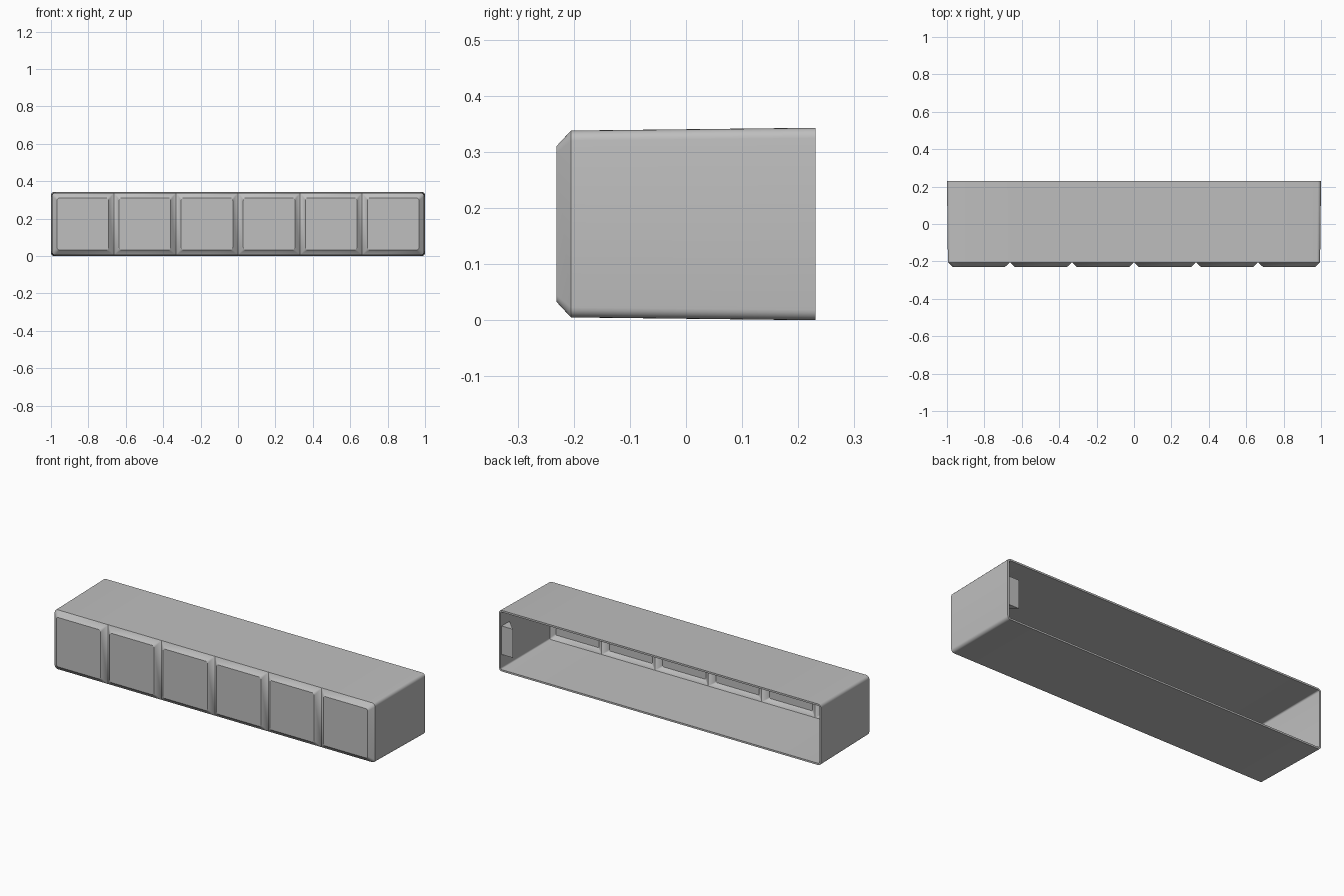
import bpy
import bmesh
from math import cos, sin, pi, radians

cube = bpy.data.objects.get("Cube")
if cube:
    bpy.data.objects.remove(cube, do_unlink=True)

CELLS = 6
HALF = 0.995            # half length at the front
Z_LOW, Z_HIGH = 0.005, 0.338
CHAMFER = 0.028
Y_BASE, Y_FACE, Y_BACK = -0.205, -0.231, 0.231
WALL = 0.01
HEIGHT = 0.343

grey = bpy.data.materials.new("plain grey")
grey.use_nodes = True
grey.diffuse_color = (0.52, 0.52, 0.52, 1)
grey.node_tree.nodes["Principled BSDF"].inputs["Base Color"].default_value = grey.diffuse_color


def make_object(name, bm):
    mesh = bpy.data.meshes.new(name)
    bm.to_mesh(mesh)
    bm.free()
    mesh.materials.append(grey)
    obj = bpy.data.objects.new(name, mesh)
    bpy.context.collection.objects.link(obj)
    bpy.ops.object.select_all(action='DESELECT')
    obj.select_set(True)
    bpy.context.view_layer.objects.active = obj
    return obj


def rounded_loop(bm, x0, x1, z0, z1, y, r_left, r_right, steps=5):
    """Rounded rectangle with separate radii for its two ends."""
    corners = [(x1, z1, -1, -1, r_right), (x0, z1, 1, -1, r_left),
               (x0, z0, 1, 1, r_left), (x1, z0, -1, 1, r_right)]
    loop = []
    for k, (x, z, sx, sz, r) in enumerate(corners):
        for i in range(steps + 1):
            a = (k + i / steps) * pi / 2
            loop.append(bm.verts.new((x + sx * r + r * cos(a), y, z + sz * r + r * sin(a))))
    return loop


# Row of raised, chamfered front panels
bm = bmesh.new()
width = 2 * HALF / CELLS
for c in range(CELLS):
    x0 = -HALF + c * width
    x1 = x0 + width
    base = rounded_loop(bm, x0, x1, Z_LOW, Z_HIGH, Y_BASE,
                        0.018 if c == 0 else 0, 0.018 if c == CELLS - 1 else 0)
    face = rounded_loop(bm, x0 + CHAMFER, x1 - CHAMFER, Z_LOW + CHAMFER, Z_HIGH - CHAMFER,
                        Y_FACE, 0.012, 0.012)
    n = len(base)
    for i in range(n):
        j = (i + 1) % n
        bm.faces.new((base[i], base[j], face[j], face[i]))
    bm.faces.new(face)
bmesh.ops.remove_doubles(bm, verts=bm.verts[:], dist=0.0005)

# Sleeve pulled back from the rim, widening slightly to the open back
rim = [e for e in bm.edges if e.is_boundary]
sleeve = bmesh.ops.extrude_edge_only(bm, edges=rim)["geom"]
mid = (Z_LOW + Z_HIGH) / 2
for v in sleeve:
    if isinstance(v, bmesh.types.BMVert):
        v.co.x /= HALF
        v.co.y = Y_BACK
        v.co.z = HEIGHT / 2 + (v.co.z - mid) * HEIGHT / (Z_HIGH - Z_LOW)
bmesh.ops.recalc_face_normals(bm, faces=bm.faces[:])
front = min(bm.faces, key=lambda f: f.calc_center_median().y)
if front.normal.y > 0:
    bmesh.ops.reverse_faces(bm, faces=bm.faces[:])
shell = make_object("hollow_panelled_cover", bm)
solid = shell.modifiers.new("wall", 'SOLIDIFY')
solid.thickness = WALL
solid.offset = -1
solid.use_even_offset = True
bpy.ops.object.modifier_apply(modifier=solid.name)
bpy.ops.object.shade_smooth_by_angle(angle=radians(30))

# Wedge-shaped catch inside the left end wall
bm = bmesh.new()
wedge = [bm.verts.new((x, y, 0.09)) for x, y in ((0.994, 0.222), (0.92, 0.222), (0.994, 0.148))]
bottom = bm.faces.new(wedge)
top = bmesh.ops.extrude_face_region(bm, geom=[bottom])["geom"]
bmesh.ops.translate(bm, vec=(0, 0, 0.16), verts=[v for v in top if isinstance(v, bmesh.types.BMVert)])
bmesh.ops.recalc_face_normals(bm, faces=bm.faces[:])
make_object("inner_catch", bm)
